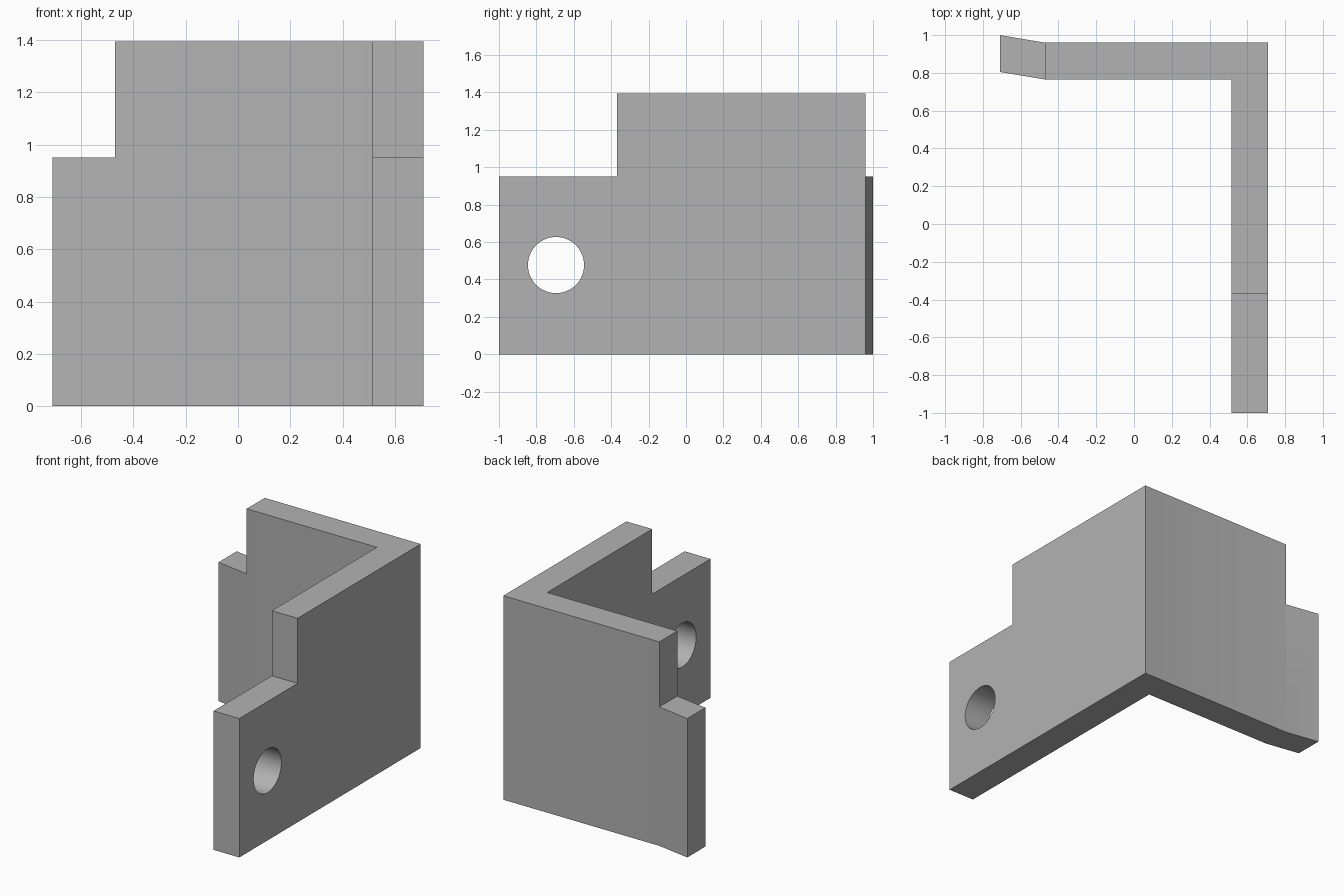
import bpy
import bmesh
import math

if "Cube" in bpy.data.objects:
    bpy.data.objects.remove(bpy.data.objects["Cube"], do_unlink=True)

HEIGHT, STEP = 1.395, 0.95      # full height and shoulder height
WALL_X, WALL_Y = 0.515, 0.765   # inner faces of the two walls
BEND_X, NOTCH_Y = -0.47, -0.37  # where the shoulders begin

grey = bpy.data.materials.new("plain grey")
grey.use_nodes = True
colour = (0.45, 0.45, 0.45, 1)
grey.diffuse_color = colour
grey.node_tree.nodes["Principled BSDF"].inputs["Base Color"].default_value = colour


def select_only(obj):
    bpy.ops.object.select_all(action="DESELECT")
    obj.select_set(True)
    bpy.context.view_layer.objects.active = obj


def extrude_outline(name, outline, height):
    bm = bmesh.new()
    base = bm.faces.new([bm.verts.new((x, y, 0)) for x, y in outline])
    top = bmesh.ops.extrude_face_region(bm, geom=[base])["geom"]
    bmesh.ops.translate(bm, vec=(0, 0, height),
                        verts=[v for v in top if isinstance(v, bmesh.types.BMVert)])
    bmesh.ops.recalc_face_normals(bm, faces=bm.faces)
    mesh = bpy.data.meshes.new(name)
    bm.to_mesh(mesh)
    bm.free()
    obj = bpy.data.objects.new(name, mesh)
    bpy.context.collection.objects.link(obj)
    mesh.materials.append(grey)
    return obj


def cut(target, cutter):
    cutter.hide_render = True
    mod = target.modifiers.new("cut", "BOOLEAN")
    mod.operation = "DIFFERENCE"
    mod.solver = "EXACT"
    mod.object = cutter
    select_only(target)
    bpy.ops.object.modifier_apply(modifier=mod.name)
    bpy.data.objects.remove(cutter, do_unlink=True)


def box_cutter(low, high):
    bpy.ops.mesh.primitive_cube_add(
        size=1, location=[(a + b) / 2 for a, b in zip(low, high)])
    box = bpy.context.object
    box.scale = [b - a for a, b in zip(low, high)]
    box.data.materials.append(grey)
    bpy.context.view_layer.update()
    return box


# L-shaped bracket with a slightly flared end on the back wall
bracket = extrude_outline("corner_bracket", [
    (0.71, -1), (0.71, 0.96), (BEND_X, 0.96), (-0.71, 1),
    (-0.71, 0.805), (BEND_X, WALL_Y), (WALL_X, WALL_Y), (WALL_X, -1)], HEIGHT)

# Shoulders at the free end of each wall
cut(bracket, box_cutter((-1, 0.5, STEP), (BEND_X, 1.2, 2)))
cut(bracket, box_cutter((0.3, -1.2, STEP), (1, NOTCH_Y, 2)))

# Round hole through the side wall
bpy.ops.mesh.primitive_cylinder_add(vertices=64, radius=0.15, depth=1,
                                    location=(0.61, -0.695, 0.477),
                                    rotation=(0, math.pi / 2, 0))
drill = bpy.context.object
drill.data.materials.append(grey)
bpy.context.view_layer.update()
cut(bracket, drill)

select_only(bracket)
bpy.ops.object.shade_smooth_by_angle(angle=math.radians(30))
